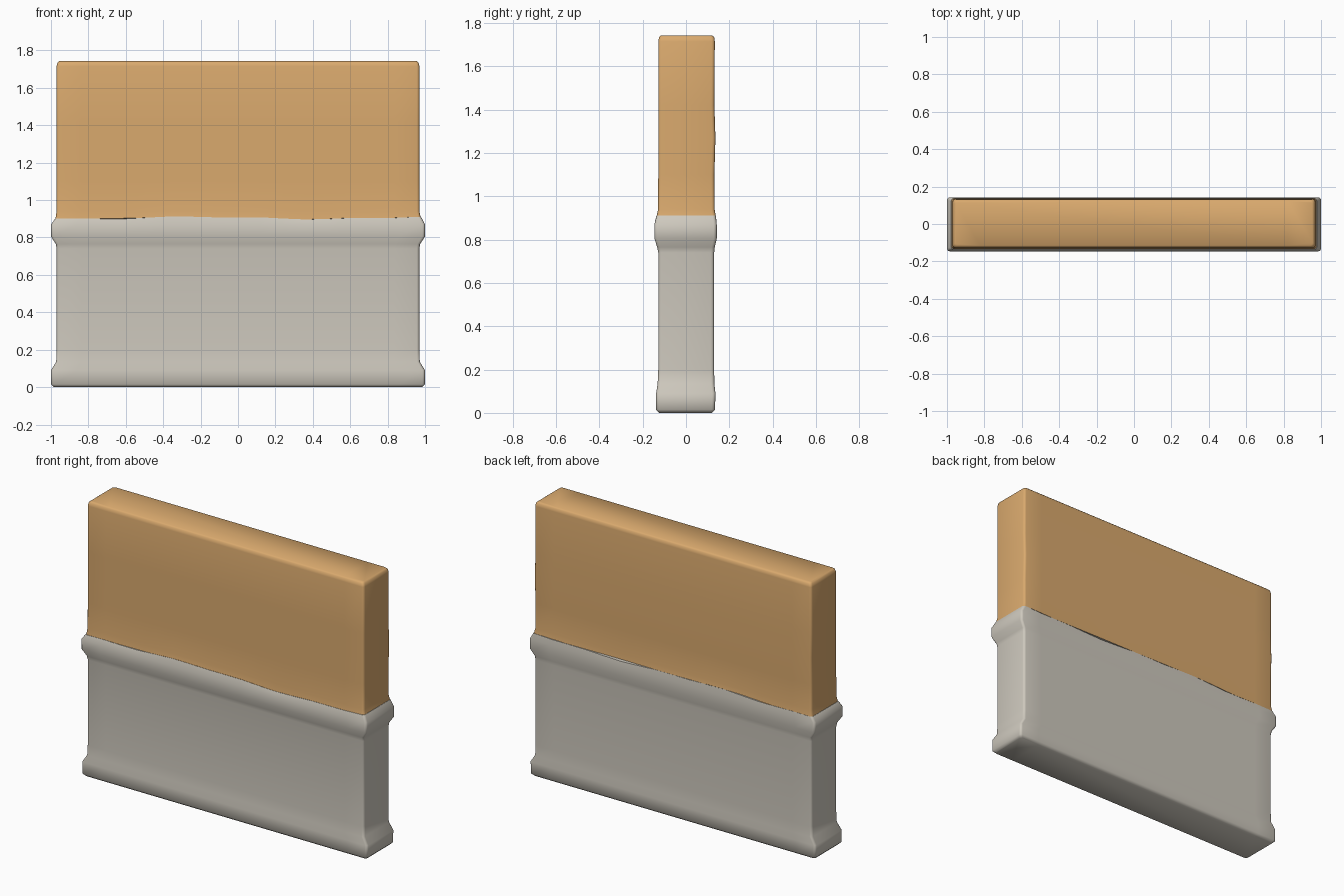
import bpy, bmesh, math

if "Cube" in bpy.data.objects:
    bpy.data.objects.remove(bpy.data.objects["Cube"])


def material(name, rgb):
    m = bpy.data.materials.new(name)
    m.diffuse_color = (*rgb, 1)
    m.use_nodes = True
    m.node_tree.nodes["Principled BSDF"].inputs["Base Color"].default_value = m.diffuse_color
    return m


wood = material("warm tan", (0.70, 0.40, 0.155))
stone = material("pale grey", (0.62, 0.585, 0.515))


def ring(hx, y0, y1, r=0.015, n=16):
    """Rounded rectangle with extra points along the two long sides."""
    pts = []
    corners = [(-hx + r, y0 + r, 180), (hx - r, y0 + r, 270),
               (hx - r, y1 - r, 0), (-hx + r, y1 - r, 90)]
    for i, (cx, cy, a) in enumerate(corners):
        for k in range(4):
            t = math.radians(a + 30 * k)
            pts.append((cx + r * math.cos(t), cy + r * math.sin(t)))
        if i in (0, 2):
            y = y0 if i == 0 else y1
            s = 1 if i == 0 else -1
            pts += [(s * (hx - r) * (2 * k / n - 1), y) for k in range(1, n)]
    return pts


def wave(x):
    return 0.006 * math.sin(5 * x + 2.6) + 0.003 * math.sin(13 * x)


def loft(name, mat, levels):
    """Skin a stack of rings: (z, half width, front y, back y, wavy)."""
    bm = bmesh.new()
    rows = [[bm.verts.new((x, y, z + (wave(x) if wavy else 0)))
             for x, y in ring(hx, y0, y1)] for z, hx, y0, y1, wavy in levels]
    for a, b in zip(rows, rows[1:]):
        for i in range(len(a)):
            j = (i + 1) % len(a)
            bm.faces.new((a[i], a[j], b[j], b[i]))
    bm.faces.new(rows[0][::-1])
    bm.faces.new(rows[-1])
    bmesh.ops.recalc_face_normals(bm, faces=bm.faces)
    me = bpy.data.meshes.new(name)
    bm.to_mesh(me)
    bm.free()
    me.materials.append(mat)
    ob = bpy.data.objects.new(name, me)
    bpy.context.collection.objects.link(ob)
    bpy.ops.object.select_all(action='DESELECT')
    ob.select_set(True)
    bpy.context.view_layer.objects.active = ob
    bpy.ops.object.shade_smooth_by_angle(angle=math.radians(50))


# Lower wall with foot moulding and rail moulding
loft("lower_wall", stone, [
    (0.0, 0.985, -0.125, 0.12, False),
    (0.015, 1.0, -0.138, 0.134, False),
    (0.09, 1.0, -0.138, 0.136, False),
    (0.135, 0.972, -0.131, 0.131, False),
    (0.20, 0.970, -0.128, 0.130, False),
    (0.74, 0.970, -0.128, 0.130, False),
    (0.765, 0.974, -0.133, 0.133, False),
    (0.805, 1.0, -0.146, 0.142, False),
    (0.87, 1.0, -0.146, 0.142, False),
    (0.905, 0.978, -0.136, 0.138, True),
])

# Upper wall panel with softened top edge and slightly bulged back
loft("upper_wall", wood, [
    (0.905, 0.976, -0.134, 0.137, True),
    (0.94, 0.970, -0.129, 0.132, False),
    (1.10, 0.970, -0.128, 0.131, False),
    (1.27, 0.970, -0.128, 0.136, False),
    (1.42, 0.970, -0.128, 0.131, False),
    (1.715, 0.970, -0.128, 0.133, False),
    (1.735, 0.965, -0.124, 0.130, False),
    (1.743, 0.955, -0.115, 0.121, False),
])
